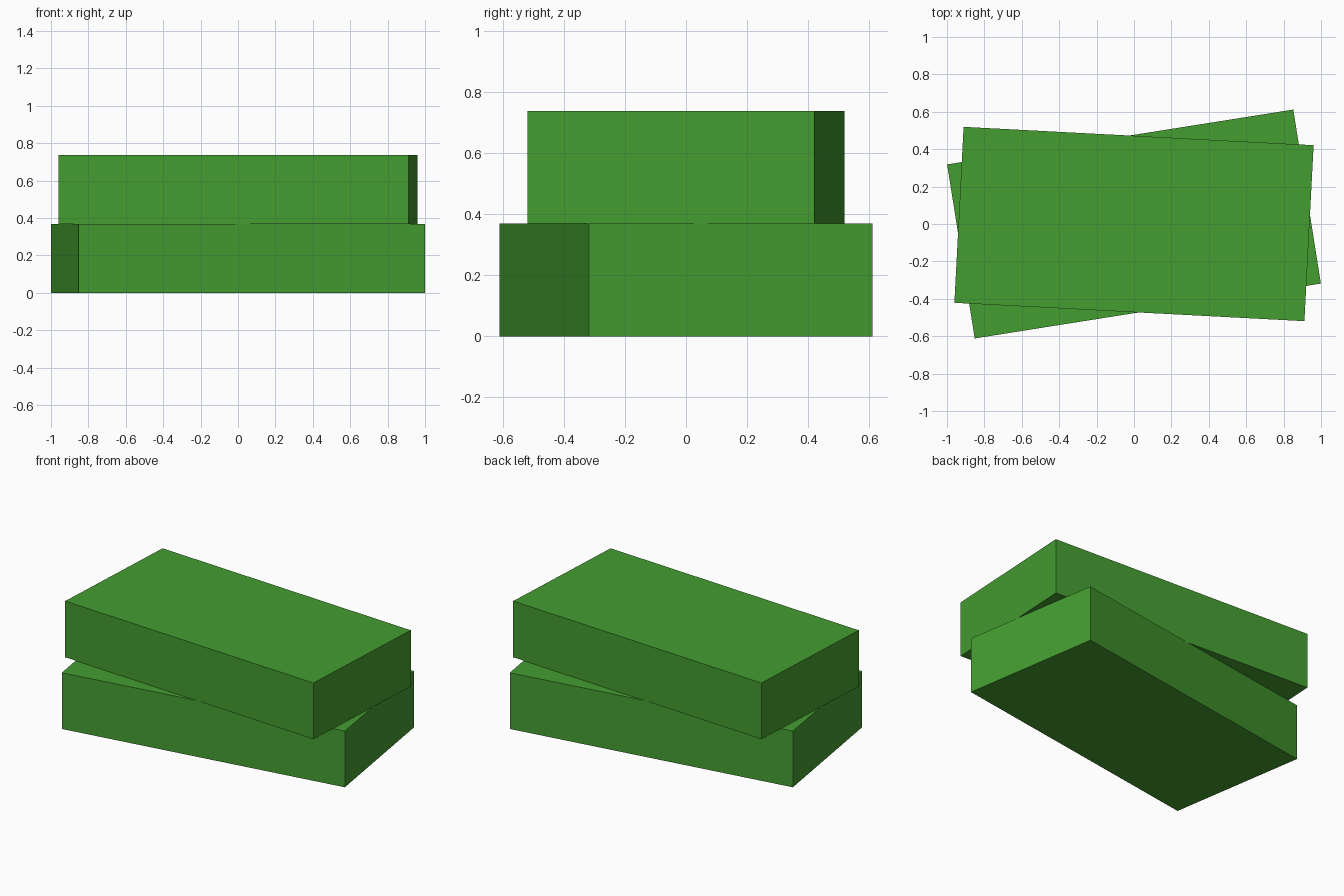
import bpy
import math

if "Cube" in bpy.data.objects:
    bpy.data.objects.remove(bpy.data.objects["Cube"])

LENGTH, WIDTH, HEIGHT = 1.874, 0.942, 0.369

green = bpy.data.materials.new("leaf green")
green.diffuse_color = (0.058, 0.337, 0.030, 1.0)
green.use_nodes = True
green.node_tree.nodes["Principled BSDF"].inputs["Base Color"].default_value = green.diffuse_color


def slab(name, bottom, angle):
    """Flat rectangular slab resting at a height, turned about z."""
    bpy.ops.mesh.primitive_cube_add(size=1, location=(0, 0, bottom + HEIGHT / 2),
                                    rotation=(0, 0, math.radians(angle)))
    obj = bpy.context.object
    obj.name = name
    obj.scale = (LENGTH, WIDTH, HEIGHT)
    obj.data.materials.append(green)
    return obj


# Two equal slabs stacked with a slight twist
slab("lower_slab", 0, 9)
slab("upper_slab", HEIGHT, -3)
